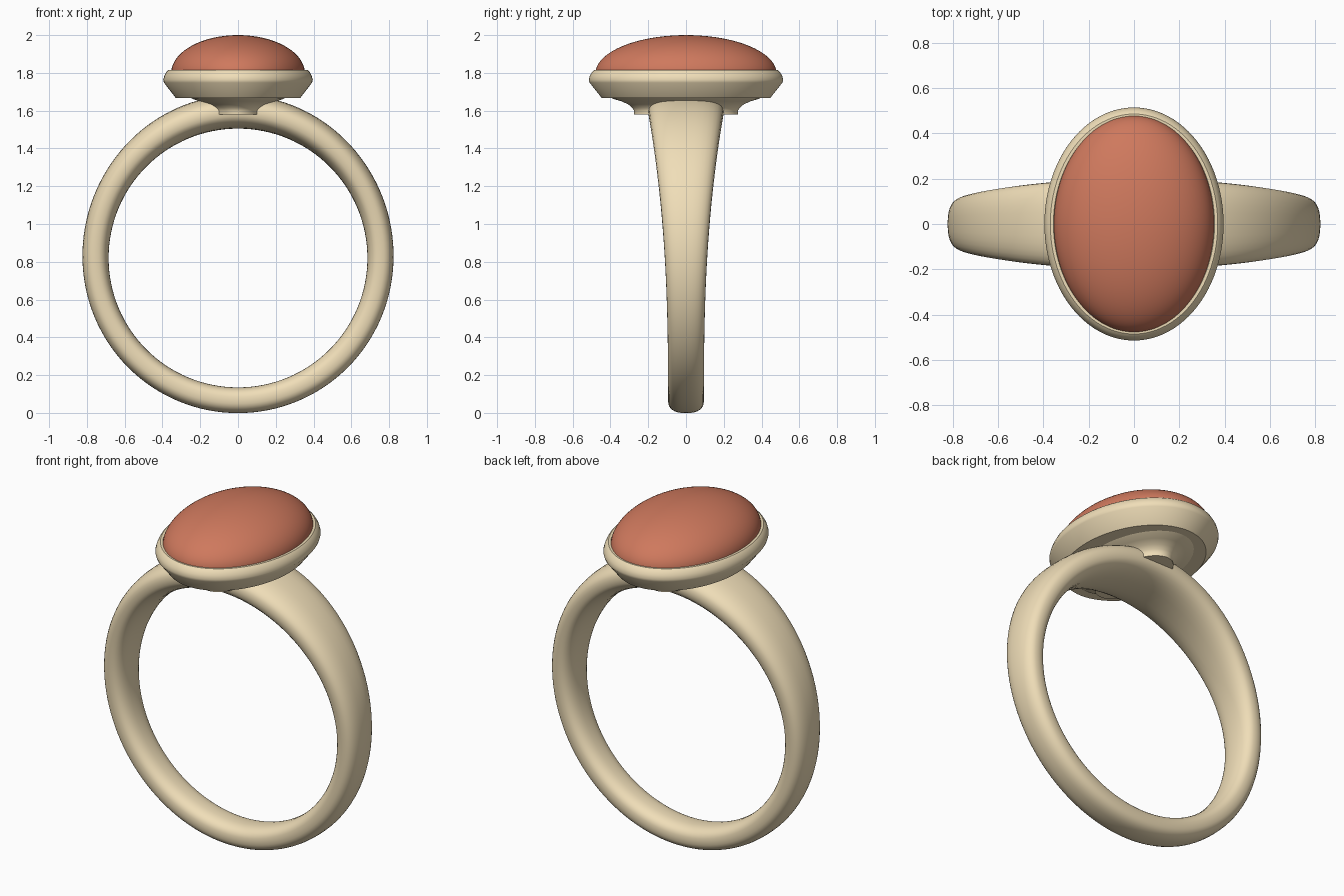
import bpy
from math import sin, cos, pi, copysign

if "Cube" in bpy.data.objects:
    bpy.data.objects.remove(bpy.data.objects["Cube"])


def material(name, color):
    m = bpy.data.materials.new(name)
    m.diffuse_color = color
    m.use_nodes = True
    m.node_tree.nodes["Principled BSDF"].inputs["Base Color"].default_value = m.diffuse_color
    return m


def lofted(name, rings, mat, wrap=False, angle=35):
    """Skin a list of equally sized closed rings; wrap joins last to first, else caps both ends."""
    n, k = len(rings[0]), len(rings)
    verts = [p for r in rings for p in r]
    faces = []
    for i in range(k if wrap else k - 1):
        a, b = i * n, (i + 1) % k * n
        for j in range(n):
            q = (j + 1) % n
            faces.append((a + j, a + q, b + q, b + j))
    if not wrap:
        faces += [tuple(reversed(range(n))), tuple(range((k - 1) * n, k * n))]
    me = bpy.data.meshes.new(name)
    me.from_pydata(verts, [], faces)
    me.materials.append(mat)
    ob = bpy.data.objects.new(name, me)
    bpy.context.collection.objects.link(ob)
    bpy.ops.object.select_all(action='DESELECT')
    ob.select_set(True)
    bpy.context.view_layer.objects.active = ob
    bpy.ops.object.mode_set(mode='EDIT')
    bpy.ops.mesh.select_all(action='SELECT')
    bpy.ops.mesh.normals_make_consistent(inside=False)
    bpy.ops.object.mode_set(mode='OBJECT')
    bpy.ops.object.shade_smooth_by_angle(angle=angle * pi / 180)
    return ob


def oval(a, b, z, n=96):
    return [(a * cos(2 * pi * i / n), b * sin(2 * pi * i / n), z) for i in range(n)]


gold = material("gold", (0.87, 0.73, 0.48, 1))
red = material("red_stone", (0.62, 0.19, 0.11, 1))

# Band: rounded section, wider and thicker towards the top
CENTER_Z, INNER_R = 0.82, 0.685


def power(v, e):
    return copysign(abs(v) ** e, v)


sections = []
for i in range(128):
    th = 2 * pi * i / 128
    t = (1 + cos(th)) / 2
    half_w = 0.095 + 0.105 * t ** 2.6
    half_t = (0.136 + 0.042 * t ** 4) / 2
    ring = []
    for j in range(32):
        u = 2 * pi * j / 32
        r = INNER_R + half_t + half_t * power(cos(u), 0.8)
        ring.append((r * sin(th), half_w * power(sin(u), 0.8), CENTER_Z + r * cos(th)))
    sections.append(ring)
lofted("band", sections, gold, wrap=True, angle=60)

# Collar: concave flare under the setting
collar = [(0.145, 0.275, 1.58), (0.145, 0.275, 1.6), (0.152, 0.285, 1.615),
          (0.172, 0.305, 1.633), (0.205, 0.342, 1.65), (0.24, 0.385, 1.662),
          (0.265, 0.415, 1.68)]
lofted("collar", [oval(*p) for p in collar], gold)

# Bezel: oval cup with a bevelled rim and a seat for the stone
bezel = [(0.33, 0.447, 1.668), (0.392, 0.51, 1.748), (0.396, 0.515, 1.763),
         (0.39, 0.509, 1.785), (0.38, 0.497, 1.805), (0.37, 0.486, 1.814),
         (0.356, 0.474, 1.814), (0.35, 0.468, 1.79)]
lofted("bezel", [oval(*p) for p in bezel], gold)

# Stone: low oval dome
dome = []
for i in range(25):
    a = pi / 2 * i / 24 * 0.995
    dome.append(oval(0.354 * cos(a), 0.479 * cos(a), 1.798 + 0.202 * sin(a)))
lofted("stone", dome, red)
